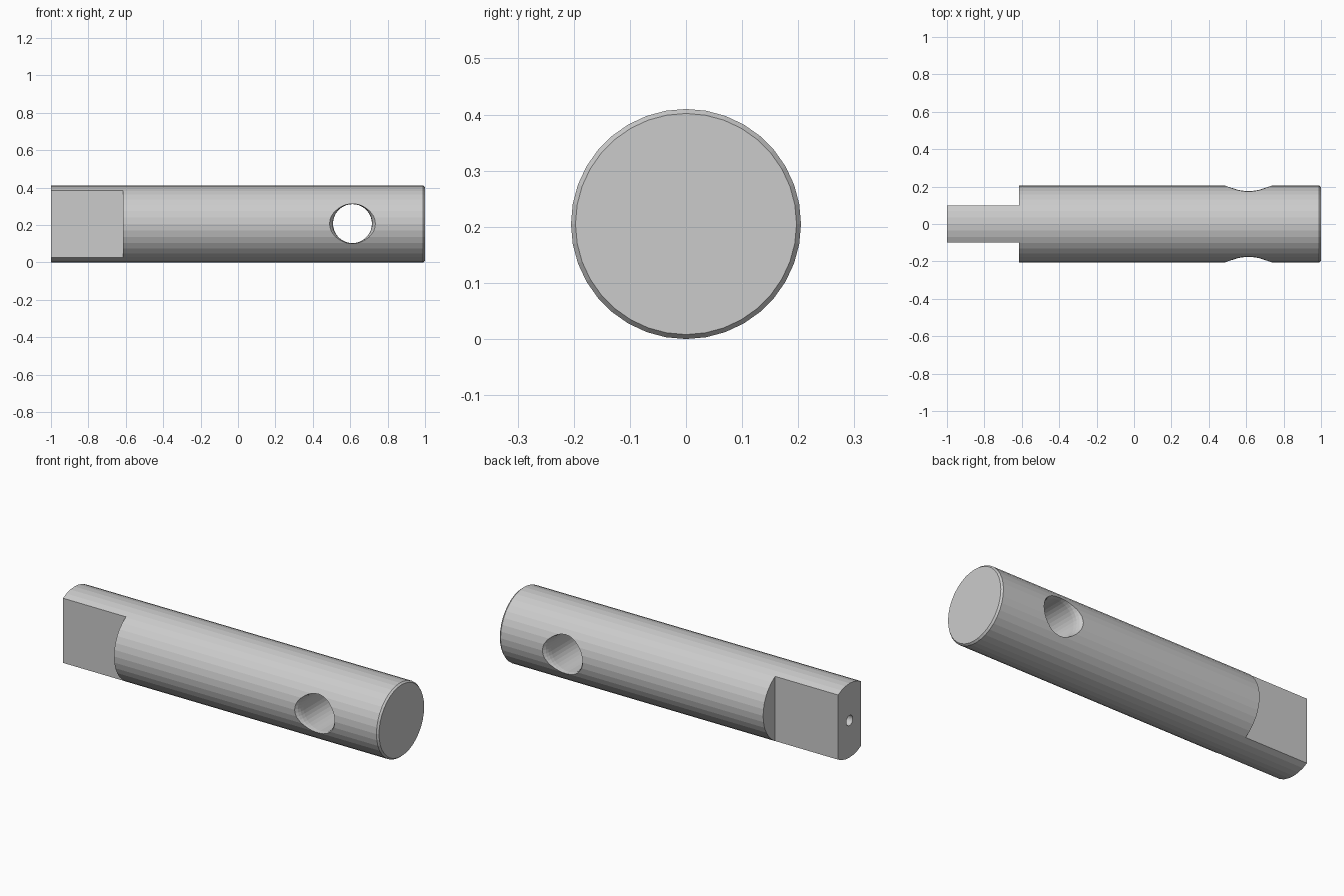
import bpy, bmesh, math
from mathutils import Vector

if "Cube" in bpy.data.objects:
    bpy.data.objects.remove(bpy.data.objects["Cube"])

R = 0.205       # shaft radius
CZ = 0.205      # shaft axis height


def add_object(name, bm):
    bmesh.ops.recalc_face_normals(bm, faces=bm.faces)
    mesh = bpy.data.meshes.new(name)
    bm.to_mesh(mesh)
    bm.free()
    obj = bpy.data.objects.new(name, mesh)
    bpy.context.collection.objects.link(obj)
    return obj


def lathe(name, profile, axis, centre, sides):
    """Closed turned solid from (distance along axis, radius) pairs."""
    bm = bmesh.new()
    rings = []
    for d, r in profile:
        ring = []
        for i in range(sides):
            a = 2 * math.pi * i / sides
            u, w = r * math.sin(a), r * math.cos(a)
            p = (d, u, w) if axis == 'X' else (u, d, w)
            ring.append(bm.verts.new(Vector(p) + Vector(centre)))
        rings.append(ring)
    for a, b in zip(rings, rings[1:]):
        for i in range(sides):
            j = (i + 1) % sides
            bm.faces.new((a[i], a[j], b[j], b[i]))
    bm.faces.new(rings[0])
    bm.faces.new(rings[-1])
    return add_object(name, bm)


def box(name, lo, hi):
    bm = bmesh.new()
    bmesh.ops.create_cube(bm, size=1)
    for v in bm.verts:
        v.co = [(l + h) / 2 + c * (h - l) for l, h, c in zip(lo, hi, v.co)]
    return add_object(name, bm)


def cut(target, cutter):
    cutter.hide_render = True
    mod = target.modifiers.new("cut", 'BOOLEAN')
    mod.operation = 'DIFFERENCE'
    mod.solver = 'EXACT'
    mod.object = cutter
    bpy.context.view_layer.objects.active = target
    bpy.ops.object.modifier_apply(modifier=mod.name)
    bpy.data.objects.remove(cutter)


# Round shaft with a small chamfer on the right end
shaft = lathe("shaft", [(-1, R), (0.99, R), (1, R - 0.008)], 'X', (0, 0, CZ), 36)

# Two flats forming the tang on the left end
for side in (-1, 1):
    y0, y1 = sorted((side * 0.1, side * 0.3))
    cut(shaft, box("flat_cutter", (-1.1, y0, -0.1), (-0.615, y1, 0.5)))

# Cross hole with flared mouths on both sides
half = [(0.155, 0.104), (0.175, 0.1065), (0.19, 0.112), (0.205, 0.123), (0.215, 0.131), (0.26, 0.131)]
profile = [(-d, r) for d, r in reversed(half)] + half
cut(shaft, lathe("cross_hole_cutter", profile, 'Y', (0.612, 0, CZ + 0.002), 36))

# Small blind hole in the tang end
cut(shaft, lathe("end_hole_cutter", [(-1.1, 0.028), (-0.75, 0.028)], 'X', (0, 0, CZ), 24))
